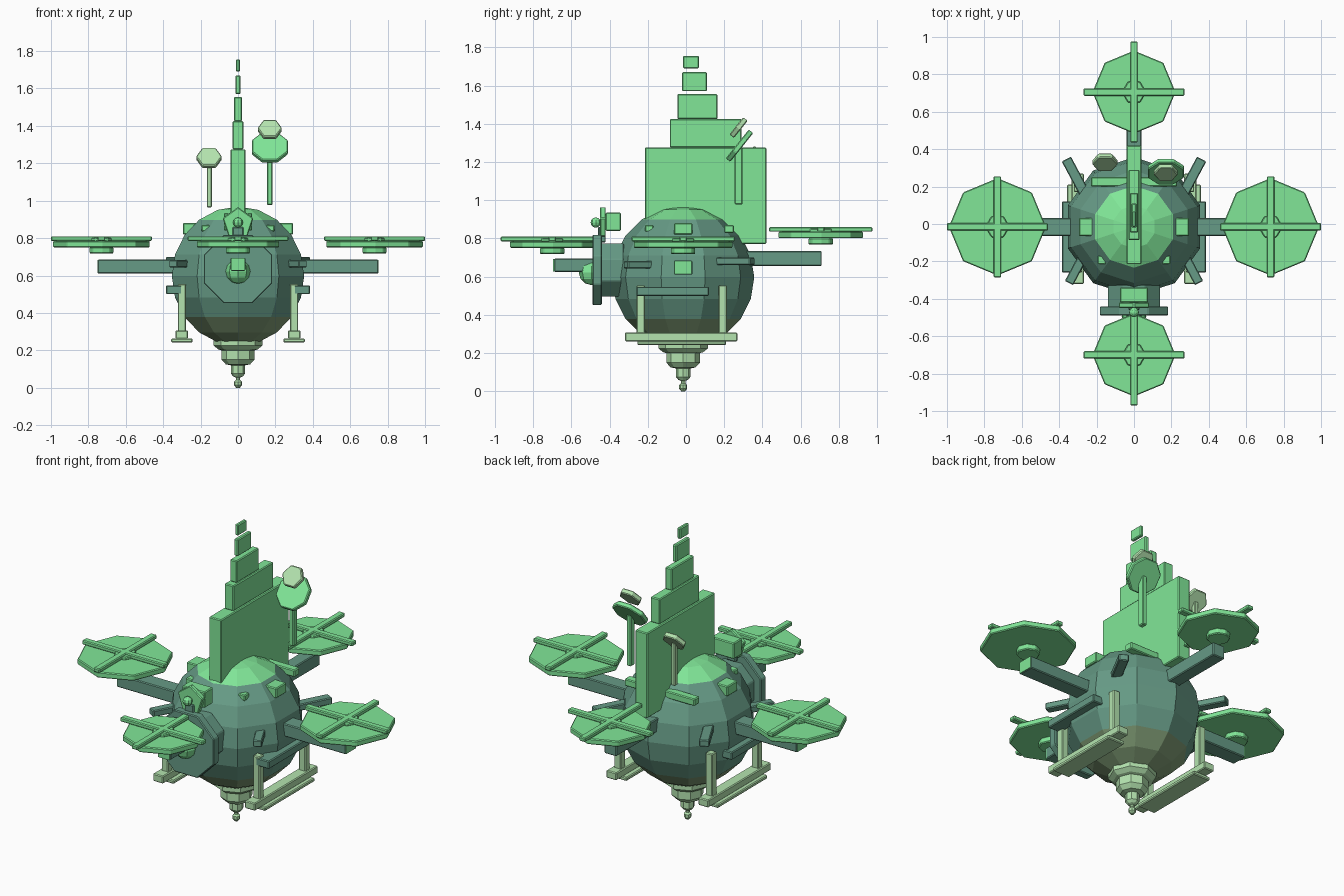
import bpy, bmesh, math
from mathutils import Vector, Matrix

if "Cube" in bpy.data.objects:
    bpy.data.objects.remove(bpy.data.objects["Cube"])

CY = -0.015  # body centre in y


def mat(name, r, g, b):
    m = bpy.data.materials.new(name)
    m.diffuse_color = (*[c ** 2.2 for c in (r, g, b)], 1)
    m.use_nodes = True
    m.node_tree.nodes["Principled BSDF"].inputs["Base Color"].default_value = m.diffuse_color
    return m


BRIGHT = mat("bright_green", .50, .90, .59)
DARK = mat("slate_green", .40, .60, .52)
PALE = mat("pale_green", .70, .89, .68)
OLIVE = mat("olive_green", .50, .61, .46)


def finish(name, bm, mats, bevel=0.005):
    bmesh.ops.recalc_face_normals(bm, faces=bm.faces)
    me = bpy.data.meshes.new(name)
    bm.to_mesh(me)
    bm.free()
    ob = bpy.data.objects.new(name, me)
    bpy.context.collection.objects.link(ob)
    for m in mats:
        me.materials.append(m)
    if bevel:
        mod = ob.modifiers.new("bevel", 'BEVEL')
        mod.width = bevel
        mod.segments = 1
    return ob


def box(name, x, y, z, m, rot=0, bevel=0.005):
    """Box from (min, max) ranges, turned about its own vertical axis."""
    bm = bmesh.new()
    bmesh.ops.create_cube(bm, size=1)
    c = Vector([(a[0] + a[1]) / 2 for a in (x, y, z)])
    s = [a[1] - a[0] for a in (x, y, z)]
    M = Matrix.Translation(c) @ Matrix.Rotation(rot, 4, 'Z') @ Matrix.Diagonal((*s, 1))
    bmesh.ops.transform(bm, matrix=M, verts=bm.verts)
    return finish(name, bm, [m], bevel)


def prism(name, c, axis, r, h, n, m, turn=0.0, r2=None):
    """n-sided disc of thickness h, centred on c and facing along axis."""
    bm = bmesh.new()
    bmesh.ops.create_cone(bm, cap_ends=True, segments=n, radius1=r,
                          radius2=r if r2 is None else r2, depth=h)
    q = Vector(axis).to_track_quat('Z', 'Y').to_matrix().to_4x4()
    M = Matrix.Translation(c) @ q @ Matrix.Rotation(turn, 4, 'Z')
    bmesh.ops.transform(bm, matrix=M, verts=bm.verts)
    return finish(name, bm, [m])


def ball(name, c, r, m, u=8, v=6):
    bm = bmesh.new()
    bmesh.ops.create_uvsphere(bm, u_segments=u, v_segments=v, radius=r)
    bmesh.ops.translate(bm, vec=c, verts=bm.verts)
    return finish(name, bm, [m], 0)


# Faceted round hull: bright cap, slate sides, olive belly
bm = bmesh.new()
bmesh.ops.create_uvsphere(bm, u_segments=10, v_segments=10, radius=0.372)
bmesh.ops.translate(bm, vec=(0, CY, 0.597), verts=bm.verts)
for f in bm.faces:
    z = f.calc_center_median().z
    f.material_index = 1 if z > 0.89 else 2 if z < 0.40 else 0
finish("hull", bm, [DARK, BRIGHT, OLIVE], 0)

# Stepped nozzle hanging below the hull
bm = bmesh.new()
profile = [(0, .28), (.13, .28), (.13, .225), (.105, .205), (.088, .2), (.088, .15),
           (.065, .125), (.038, .12), (.038, .075), (.025, .06), (.012, .055),
           (.012, .042), (.021, .032), (.021, .014), (.01, 0), (0, 0)]
vs = [bm.verts.new((r, 0, z)) for r, z in profile]
es = [bm.edges.new(p) for p in zip(vs, vs[1:])]
bmesh.ops.spin(bm, geom=vs + es, axis=(0, 0, 1), cent=(0, 0, 0),
               angle=math.tau, steps=8, use_duplicate=False)
bmesh.ops.remove_doubles(bm, verts=bm.verts, dist=1e-4)
bmesh.ops.translate(bm, vec=(0, CY, 0), verts=bm.verts)
finish("belly_nozzle", bm, [PALE], 0)

# Stepped dorsal fin
fin = [(.04, -.215, .42, .77, 1.275), (.03, -.085, .29, 1.275, 1.425),
       (.022, -.045, .165, 1.425, 1.555), (.013, -.02, .11, 1.57, 1.67),
       (.011, -.015, .068, 1.69, 1.755)]
for i, (w, y0, y1, z0, z1) in enumerate(fin):
    box(f"fin_step_{i + 1}", (-w, w), (y0, y1), (z0, z1), BRIGHT)


# Rotors: octagonal disc, crossed blades, hub above and below
def rotor(name, x, y, z, r):
    prism(name + "_disc", (x, y, z - .017), (0, 0, 1), r, .034, 8, BRIGHT)
    box(name + "_blade_x", (x - .27, x + .27), (y - .02, y + .02), (z, z + .025), BRIGHT)
    box(name + "_blade_y", (x - .02, x + .02), (y - .27, y + .27), (z, z + .025), BRIGHT)
    prism(name + "_cap", (x, y, z + .007), (0, 0, 1), .065, .02, 6, BRIGHT, math.pi / 6)
    prism(name + "_hub", (x, y, z - .05), (0, 0, 1), .065, .035, 8, BRIGHT)


rotor("front_rotor", 0, -.70, .785, .222)
rotor("rear_rotor", 0, .705, .835, .222)
for s, side in ((-1, "left"), (1, "right")):
    rotor(side + "_rotor", s * .73, CY, .785, .26)

# Arms carrying the rotors
box("front_arm", (-.04, .04), (-.69, -.3), (.625, .695), DARK)
box("front_arm_end", (-.037, .037), (-.695, -.685), (.627, .693), BRIGHT, bevel=0)
box("rear_arm", (-.04, .04), (.3, .71), (.655, .735), DARK)

# Nose: collar, octagonal plate and dome
NZ = .635
t = math.pi / 8
prism("nose_collar", (0, -.39, NZ), (0, -1, 0), .15, .13, 8, DARK, t)
prism("nose_plate", (0, -.465, NZ), (0, -1, 0), .198, .05, 8, DARK, t)
ball("nose_dome", (0, -.495, .622), .066, BRIGHT)

# Crest above the nose
box("crest_block", (-.075, .075), (-.42, -.34), (.84, .935), BRIGHT)
prism("crest_plate", (0, -.435, .88), (0, -1, 0), .086, .03, 5, BRIGHT)
box("crest_stem", (-.03, .03), (-.46, -.42), (.78, .86), DARK)
ball("crest_bead", (0, -.472, .883), .027, BRIGHT)

# Bar across the back of the hull
box("rear_bar", (-.23, .23), (.2, .25), (.828, .87), BRIGHT)

for s, side in ((-1, "left"), (1, "right")):
    def X(a, b):
        return tuple(sorted((s * a, s * b)))

    # Side arm with its bright end
    box(side + "_arm", X(.3, .75), (CY - .048, CY + .048), (.61, .685), DARK)
    box(side + "_arm_end", X(.745, .752), (CY - .045, CY + .045), (.613, .682), BRIGHT, bevel=0)
    # Hull patches
    box(side + "_hatch", X(.215, .295), (CY - .048, CY + .048), (.82, .88), BRIGHT)
    box(side + "_stud", X(.15, .195), (-.215, -.17), (.835, .87), BRIGHT)
    # Side rail and diagonal struts
    box(side + "_rail", X(.3, .385), (-.26, .12), (.5, .547), DARK)
    box(side + "_rear_strut", (s * .31 - .028, s * .31 + .028), (.14, .36),
        (.66, .7), DARK, -s * math.radians(28))
    box(side + "_front_strut", (s * .31 - .025, s * .31 + .025), (-.325, -.165),
        (.643, .682), DARK, s * math.radians(28))
    # Landing skid
    for y, n in ((-.237, "front"), (.193, "rear")):
        box(f"{side}_{n}_leg", X(.278, .322), (y - .022, y + .022), (.3, .555), PALE)
    box(side + "_skid", X(.268, .335), (-.32, .27), (.262, .307), PALE)
    box(side + "_skid_shoe", X(.243, .357), (-.255, .21), (.242, .264), PALE)

# Masts with tilted dishes
tilt = (0, -.78, .62)
box("left_mast", (-.167, -.14), (.315, .342), (.965, 1.22), PALE)
prism("left_dish", (-.155, .33, 1.228), tilt, .07, .03, 6, PALE, math.pi / 6)
box("right_mast", (.155, .185), (.255, .295), (.977, 1.28), BRIGHT)
prism("right_dish", (.17, .28, 1.285), tilt, .104, .03, 8, BRIGHT, t)
prism("right_dish_tip", (.17, .275, 1.38), tilt, .066, .03, 6, PALE, math.pi / 6)
